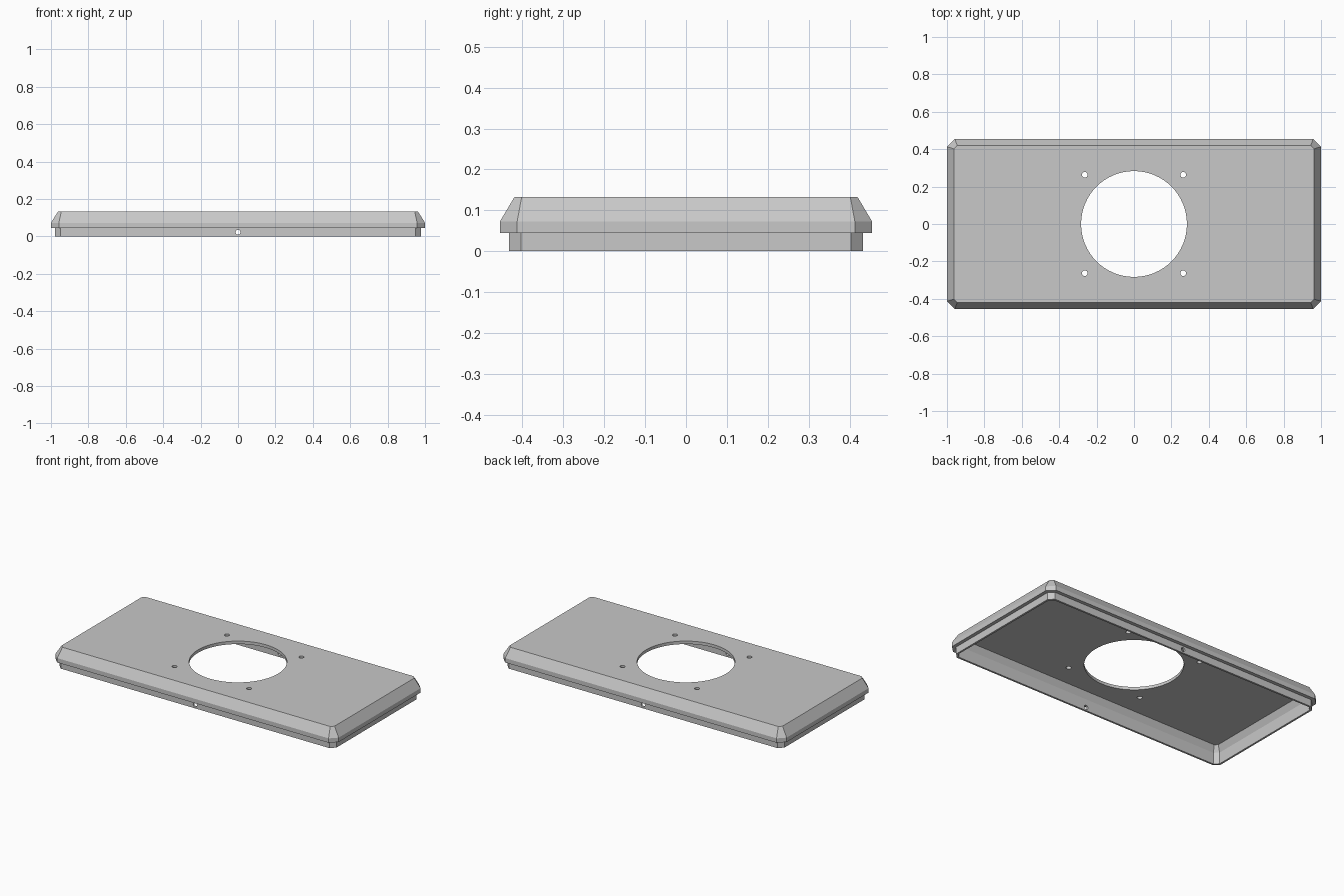
import bpy
import bmesh
from mathutils import Matrix

default = bpy.data.objects.get("Cube")
if default:
    bpy.data.objects.remove(default, do_unlink=True)

grey = bpy.data.materials.new("light grey")
grey.use_nodes = True
COLOUR = (0.58, 0.58, 0.58, 1)
grey.diffuse_color = COLOUR
grey.node_tree.nodes["Principled BSDF"].inputs["Base Color"].default_value = COLOUR


def ring(bm, x, y, cut, z):
    """Rectangle with clipped corners, given by half sizes."""
    points = [(x, y - cut), (x - cut, y), (cut - x, y), (-x, y - cut),
              (-x, cut - y), (cut - x, -y), (x - cut, -y), (x, cut - y)]
    return [bm.verts.new((px, py, z)) for px, py in points]


def drill(bm, radius, depth, centre, matrix=Matrix(), sides=24):
    bmesh.ops.create_cone(bm, cap_ends=True, segments=sides, radius1=radius,
                          radius2=radius, depth=depth,
                          matrix=Matrix.Translation(centre) @ matrix)


def make_object(name, bm):
    mesh = bpy.data.meshes.new(name)
    bmesh.ops.recalc_face_normals(bm, faces=bm.faces)
    bm.to_mesh(mesh)
    bm.free()
    mesh.materials.append(grey)
    obj = bpy.data.objects.new(name, mesh)
    bpy.context.collection.objects.link(obj)
    return obj


# Hollow cover: from the ceiling, down the inside, round the lip, up to the top
SECTIONS = [
    (0.947, 0.402, 0.016, 0.113),
    (0.966, 0.421, 0.025, 0.073),
    (0.966, 0.421, 0.025, 0.0),
    (0.978, 0.433, 0.03, 0.0),
    (0.978, 0.433, 0.03, 0.045),
    (1.0, 0.455, 0.042, 0.045),
    (1.0, 0.455, 0.042, 0.073),
    (0.963, 0.42, 0.018, 0.132),
]
bm = bmesh.new()
rings = [ring(bm, *section) for section in SECTIONS]
for a, b in zip(rings, rings[1:]):
    for i in range(8):
        j = (i + 1) % 8
        bm.faces.new((a[i], a[j], b[j], b[i]))
bm.faces.new(rings[0])
bm.faces.new(rings[-1])
cover = make_object("cover", bm)

# Round opening, four screw holes and a small hole through front and back lips
bm = bmesh.new()
drill(bm, 0.283, 0.2, (0, 0, 0.15), sides=64)
for sx in (-1, 1):
    for sy in (-1, 1):
        drill(bm, 0.015, 0.2, (sx * 0.263, sy * 0.263, 0.15))
for sy in (-1, 1):
    drill(bm, 0.013, 0.1, (0, sy * 0.427, 0.022), Matrix.Rotation(1.5708, 4, "X"))
cutter = make_object("hole_cutter", bm)
cutter.hide_render = True
cutter.hide_viewport = True

holes = cover.modifiers.new("holes", "BOOLEAN")
holes.operation = "DIFFERENCE"
holes.solver = "EXACT"
holes.object = cutter

# Smooth the round bores while keeping the edges sharp
bpy.ops.object.select_all(action="DESELECT")
cover.select_set(True)
bpy.context.view_layer.objects.active = cover
bpy.ops.object.modifier_apply(modifier="holes")
bpy.data.objects.remove(cutter, do_unlink=True)
bpy.ops.object.shade_smooth_by_angle(angle=0.35)
